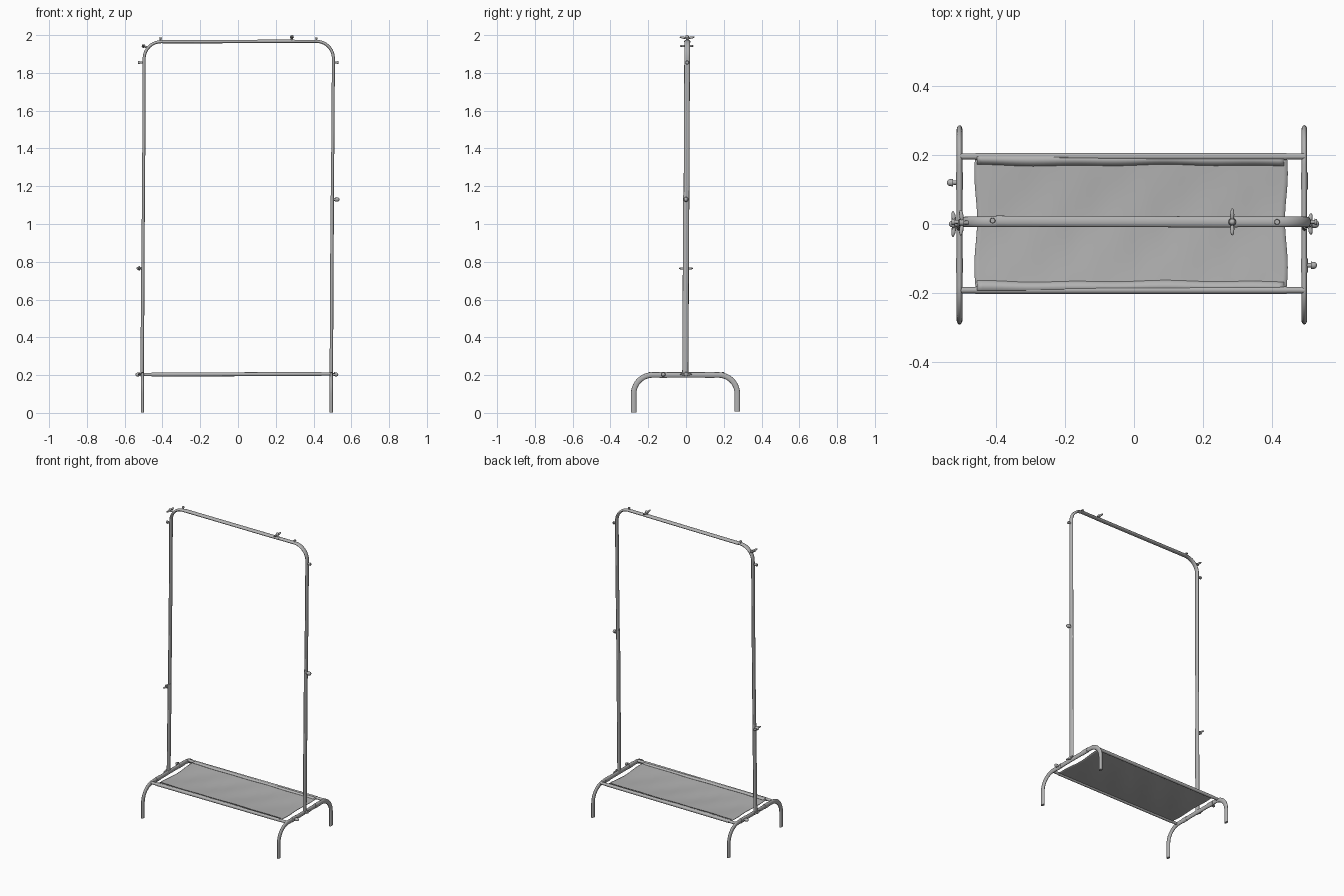
import bpy, bmesh, math, random
from mathutils import Vector, Matrix

if "Cube" in bpy.data.objects:
    bpy.data.objects.remove(bpy.data.objects["Cube"])

random.seed(4)


def material(name, v):
    m = bpy.data.materials.new(name)
    m.diffuse_color = (v, v, v, 1)
    m.use_nodes = True
    m.node_tree.nodes["Principled BSDF"].inputs["Base Color"].default_value = m.diffuse_color
    return m


GREY = material("plain grey", 0.45)


def finish(name, bm, angle=50):
    bmesh.ops.recalc_face_normals(bm, faces=bm.faces)
    me = bpy.data.meshes.new(name)
    bm.to_mesh(me)
    bm.free()
    me.materials.append(GREY)
    ob = bpy.data.objects.new(name, me)
    bpy.context.collection.objects.link(ob)
    bpy.context.view_layer.objects.active = ob
    ob.select_set(True)
    bpy.ops.object.shade_smooth_by_angle(angle=math.radians(angle))
    ob.select_set(False)
    return ob


def tube(name, path, normal, wide, thick, n=20):
    """Sweep an oval along a flat path; 'wide' runs along the plane normal."""
    bm = bmesh.new()
    pts = [Vector(p) for p in path]
    nrm = Vector(normal)
    rings = []
    for i, p in enumerate(pts):
        t = (pts[min(i + 1, len(pts) - 1)] - pts[max(i - 1, 0)]).normalized()
        side = t.cross(nrm).normalized()
        rings.append([bm.verts.new(p + nrm * math.cos(a) * wide / 2 + side * math.sin(a) * thick / 2)
                      for a in (2 * math.pi * k / n for k in range(n))])
    for r, s in zip(rings, rings[1:]):
        for k in range(n):
            bm.faces.new((r[k], r[(k + 1) % n], s[(k + 1) % n], s[k]))
    bm.faces.new(rings[0])
    bm.faces.new(rings[-1])
    return finish(name, bm)


def arc(cx, cz, r, a0, a1, steps=10):
    return [(cx + r * math.cos(math.radians(a0 + (a1 - a0) * i / steps)),
             cz + r * math.sin(math.radians(a0 + (a1 - a0) * i / steps))) for i in range(steps + 1)]


def bolt(name, pos, direction, length=0.025, radius=0.006, knob=0.0, wing=0.0):
    """Bolt stem with a head, plus an optional round knob and two wings along y."""
    bm = bmesh.new()

    def cyl(r1, r2, z0, z1):
        bmesh.ops.create_cone(bm, cap_ends=True, segments=14, radius1=r1, radius2=r2, depth=z1 - z0,
                              matrix=Matrix.Translation((0, 0, (z0 + z1) / 2)))
    cyl(radius, radius * 0.8, -0.004, length)
    cyl(radius * 1.6, radius * 1.4, length * 0.6, length)
    if knob:
        bmesh.ops.create_uvsphere(bm, u_segments=14, v_segments=9, radius=knob,
                                  matrix=Matrix.Translation((0, 0, length)))
    if wing:
        for s in (-1, 1):
            m = (Matrix.Translation((0, s * wing * 0.55, length * 0.75)) @ Matrix.Rotation(s * 0.15, 4, 'X')
                 @ Matrix.Diagonal((0.006, wing * 0.5, 0.006, 1)))
            bmesh.ops.create_uvsphere(bm, u_segments=12, v_segments=8, radius=1, matrix=m)
    d = Vector(direction).normalized()
    yax = Vector((0, 1, 0))
    xax = yax.cross(d)
    rot = Matrix((xax, yax, d)).transposed().to_4x4()
    bmesh.ops.transform(bm, matrix=Matrix.Translation(pos) @ rot, verts=bm.verts)
    return finish(name, bm)


# Side bases: upside-down U legs
LX, RX = -0.506, 0.494
for label, x in (("left", LX), ("right", RX)):
    prof = [(-0.277, 0.0), (-0.277, 0.05)] + arc(-0.177, 0.1, 0.1, 180, 90) \
        + arc(0.172, 0.1, 0.1, 90, 0) + [(0.272, 0.05), (0.272, 0.006)]
    tube(label + "_base_legs", [(x, y, z + 0.001) for y, z in prof], (1, 0, 0), 0.017, 0.029)

# Hanging frame: upper hoop and thicker lower post sleeves
y0 = 0.006
hoop = [(-0.504, 0.70), (-0.498, 1.5)] + arc(-0.407, 1.875, 0.09, 180, 90) \
    + arc(0.415, 1.877, 0.09, 90, 0) + [(0.503, 1.5), (0.498, 1.05)]
tube("hanging_hoop", [(x, y0 * max(0, (z - 0.6) / 1.3), z) for x, z in hoop], (0, 1, 0), 0.030, 0.016)
tube("left_lower_post", [(-0.508, -0.004, 0.2), (-0.503, 0, 0.79)], (0, 1, 0), 0.032, 0.018)
tube("right_lower_post", [(0.494, -0.004, 0.2), (0.499, 0.001, 1.15)], (0, 1, 0), 0.032, 0.018)
tube("top_rail_sleeve", [(0.30, y0, 1.967), (-0.40, y0 + 0.002, 1.965)], (0, 1, 0), 0.032, 0.018)

# Shelf rails
for label, y in (("front", -0.192), ("back", 0.196)):
    tube(label + "_shelf_rail", [(LX, y, 0.203), (RX, y, 0.206)], (0, 1, 0), 0.018, 0.018)
    tube(label + "_fabric_sleeve", [(-0.459, y, 0.203), (0.442, y, 0.206)], (0, 1, 0), 0.021, 0.021)

# Fabric shelf: thin sagging sheet with soft creases
NX, NY = 70, 24
waves = [(random.uniform(15, 75), random.uniform(-6, 6), random.uniform(0, 6)) for _ in range(5)]
bm = bmesh.new()
grid = []
for i in range(NX + 1):
    row = []
    for j in range(NY + 1):
        u, v = i / NX, j / NY
        y = -0.192 + 0.388 * v
        x = -0.459 + 0.901 * u
        edge = math.sin(math.pi * v)
        crease = sum(math.sin(f * x + g * y * 4 + p) for f, g, p in waves) * 0.0005
        x += 0.004 * math.sin(9 * v) * (2 * u - 1)
        row.append(bm.verts.new((x, y, 0.206 + 0.002 * u - 0.006 * edge + crease * edge ** 0.5)))
    grid.append(row)
for i in range(NX):
    for j in range(NY):
        bm.faces.new((grid[i][j], grid[i + 1][j], grid[i + 1][j + 1], grid[i][j + 1]))
sheet = finish("fabric_shelf", bm, 80)
mod = sheet.modifiers.new("thickness", 'SOLIDIFY')
mod.thickness = 0.004

# Folded hems where the fabric wraps the rails
for label, ya, yb in (("front", -0.192, -0.166), ("back", 0.196, 0.170)):
    bm = bmesh.new()
    prev = None
    for i in range(61):
        x = -0.455 + 0.89 * i / 60
        inner = yb + 0.003 * math.sin(x * 17) * math.sin(x * 7 + 1)
        cur = (bm.verts.new((x, ya, 0.2145)), bm.verts.new((x, inner, 0.2075)))
        if prev:
            bm.faces.new((prev[0], cur[0], cur[1], prev[1]))
        prev = cur
    hem = finish(label + "_fabric_hem", bm, 80)
    hem.modifiers.new("thickness", 'SOLIDIFY').thickness = 0.002

# Bolts and wing nuts on the hoop
bolt("left_upper_bolt", (-0.503, y0, 1.855), (-1, 0, 0), 0.026, 0.006)
bolt("right_upper_bolt", (0.511, y0, 1.855), (1, 0, 0), 0.020, 0.006)
bolt("top_left_bolt", (-0.41, 0.010, 1.972), (0, 0, 1), 0.015, 0.005)
bolt("top_right_bolt", (0.415, 0.006, 1.974), (0, 0, 1), 0.013, 0.005)
bolt("top_wing_nut", (0.285, 0.006, 1.972), (0, 0, 1), 0.020, 0.007, 0.009, 0.038)
bolt("left_corner_wing_nut", (-0.478, 0.004, 1.934), (-1, 0, 0.35), 0.032, 0.006, 0, 0.036)
# Wing nuts and knobs on the posts
bolt("left_post_wing_nut", (-0.508, 0, 0.765), (-1, 0, 0), 0.020, 0.008, 0.009, 0.036)
bolt("right_post_knob", (0.505, 0, 1.13), (1, 0, 0), 0.020, 0.008, 0.012)
# Knobs and bolts on the bases
for label, x, s in (("left", LX, -1), ("right", RX, 1)):
    bolt(label + "_base_knob", (x + s * 0.007, -s * 0.12, 0.203), (s, 0, 0), 0.020, 0.007, 0.010)
    bolt(label + "_base_bolt", (x + s * 0.007, 0.0, 0.205), (s, 0, 0), 0.014, 0.007, 0, 0.03)
    # Raised joint collars on the base bar
    for k, (ya, yb) in enumerate(((-0.14, -0.10), (0.10, 0.15))):
        tube(label + "_base_collar_" + str(k + 1), [(x, ya, 0.201), (x, yb, 0.201)], (1, 0, 0), 0.020, 0.033)
